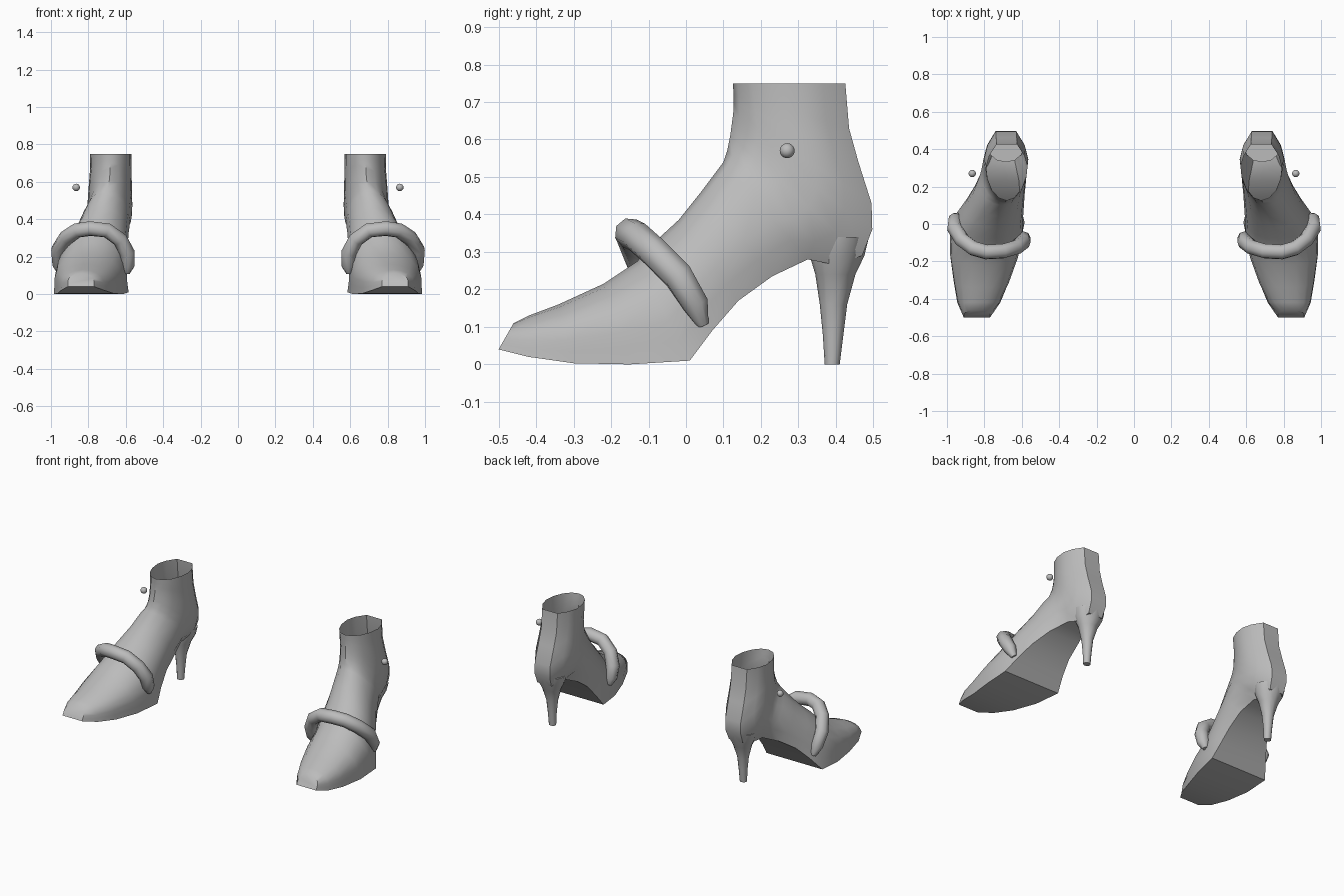
import bpy, bmesh
from math import sin, cos, pi
from mathutils import Vector

cube = bpy.data.objects.get("Cube")
if cube:
    bpy.data.objects.remove(cube, do_unlink=True)

grey = bpy.data.materials.new("plain_grey")
grey.use_nodes = True
grey.diffuse_color = (0.5, 0.5, 0.5, 1)
grey.node_tree.nodes["Principled BSDF"].inputs["Base Color"].default_value = (0.5, 0.5, 0.5, 1)


def finish(ob, angle=40):
    """Colour, shade and mirror a part of the left boot to the right one."""
    ob.data.materials.append(grey)
    bpy.ops.object.select_all(action="DESELECT")
    ob.select_set(True)
    bpy.context.view_layer.objects.active = ob
    bpy.ops.object.shade_smooth_by_angle(angle=angle * pi / 180)
    mirror = ob.modifiers.new("Mirror", "MIRROR")
    mirror.use_mirror_merge = False


def loft(name, rings, cap_start=True, cap_end=False):
    bm = bmesh.new()
    loops = [[bm.verts.new(p) for p in ring] for ring in rings]
    n = len(loops[0])
    for a, b in zip(loops, loops[1:]):
        for i in range(n):
            j = (i + 1) % n
            bm.faces.new((a[i], a[j], b[j], b[i]))
    if cap_start:
        bm.faces.new(loops[0])
    if cap_end:
        bm.faces.new(loops[-1])
    bmesh.ops.recalc_face_normals(bm, faces=bm.faces)
    mesh = bpy.data.meshes.new(name)
    bm.to_mesh(mesh)
    bm.free()
    ob = bpy.data.objects.new(name, mesh)
    bpy.context.collection.objects.link(ob)
    return ob


def boot_ring(ty, tz, by, bz, cx, w, s):
    """Flat-soled section between an upper and a lower point."""
    mid = 0.3 * s + 0.7 * w
    prof = [(s, 0), (mid, 0.2)]
    prof += [(w * cos(k * pi / 8), 0.4 + 0.6 * sin(k * pi / 8)) for k in range(9)]
    prof += [(-mid, 0.2), (-s, 0)]
    return [Vector((cx + x, by + (ty - by) * h, bz + (tz - bz) * h)) for x, h in prof]


# Boot body: sections fanning from the toe, round the heel, to the open top
# (upper y, upper z, lower y, lower z, centre x, half width, sole half width)
sections = [
    (-.46, .11, -.50, .04, .84, .07, .07),
    (-.42, .13, -.42, .02, .83, .11, .115),
    (-.34, .16, -.30, .003, .815, .145, .15),
    (-.22, .215, -.15, 0, .80, .18, .185),
    (-.13, .275, .01, .01, .785, .19, .20),
    (-.08, .33, .07, .09, .77, .175, .17),
    (-.02, .385, .14, .17, .75, .16, .14),
    (.04, .46, .23, .235, .725, .14, .11),
    (.10, .54, .325, .28, .705, .128, .07),
    (.11, .57, .40, .265, .695, .122, .05),
    (.118, .61, .47, .29, .688, .12, .05),
    (.122, .64, .497, .36, .685, .12, .055),
    (.126, .67, .495, .43, .684, .118, .055),
    (.127, .70, .46, .54, .682, .114, .055),
    (.127, .72, .435, .63, .68, .111, .055),
    (.125, .75, .425, .75, .68, .11, .055),
]
finish(loft("boots_upper", [boot_ring(*s) for s in sections]))


# Heel: oval sections narrowing to the ground (z, front y, back y, half width)
def oval(z, y0, y1, w, n=12):
    return [Vector((.685 + w * cos(2 * pi * k / n),
                    (y0 + y1) / 2 + (y1 - y0) / 2 * sin(2 * pi * k / n), z)) for k in range(n)]


heel = [(0, .37, .41, .022), (.08, .365, .42, .026), (.16, .357, .43, .034),
        (.24, .345, .452, .058), (.29, .33, .476, .085), (.34, .33, .488, .095)]
finish(loft("heels", [oval(*h) for h in heel], cap_end=True))

# Strap: tapered tube arching over the instep (x, y, z, radius factor)
path = [(.945, .045, .105, .4), (.957, .025, .16, .9), (.96, -.02, .235, 1),
        (.92, -.085, .30, 1), (.86, -.13, .34, 1), (.79, -.15, .35, 1),
        (.70, -.145, .34, 1), (.63, -.125, .29, 1), (.592, -.095, .22, 1),
        (.59, -.075, .15, .9), (.595, -.065, .11, .4)]
curve = bpy.data.curves.new("straps", "CURVE")
curve.dimensions = "3D"
curve.bevel_depth = .041
curve.bevel_resolution = 2
curve.use_fill_caps = True
spline = curve.splines.new("POLY")
spline.points.add(len(path) - 1)
for pt, (x, y, z, r) in zip(spline.points, path):
    pt.co = (x, y, z, 1)
    pt.radius = r
strap = bpy.data.objects.new("straps", curve)
bpy.context.collection.objects.link(strap)
bpy.ops.object.select_all(action="DESELECT")
strap.select_set(True)
bpy.context.view_layer.objects.active = strap
bpy.ops.object.convert(target="MESH")
finish(bpy.context.view_layer.objects.active, 60)

# Round button on the outer side of each ankle
bpy.ops.mesh.primitive_uv_sphere_add(segments=12, ring_count=8, radius=.02, location=(0, 0, 0))
button = bpy.context.object
button.name = "buttons"
for v in button.data.vertices:
    v.co += Vector((.865, .27, .57))
finish(button)
